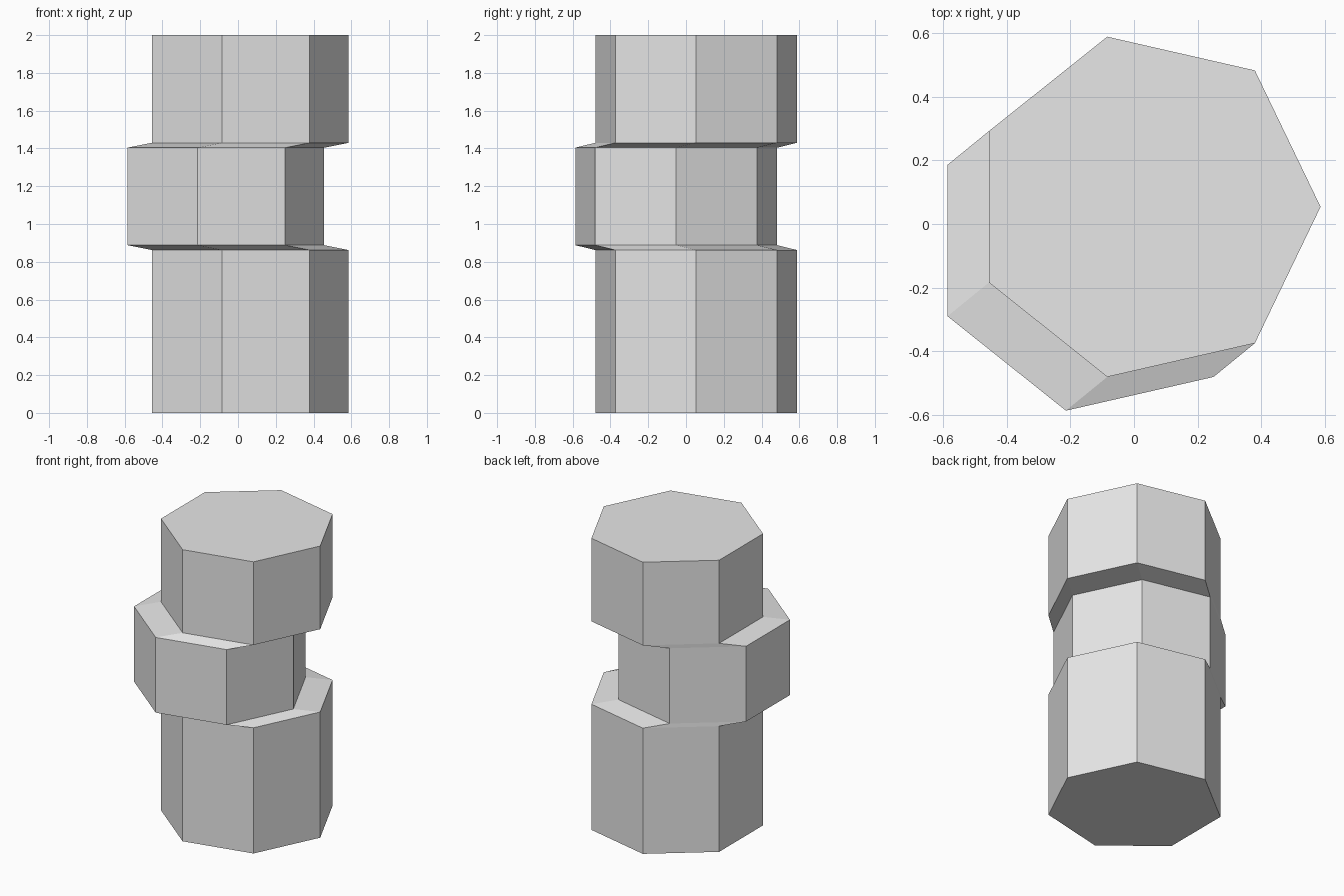
import bpy
import bmesh
from math import cos, sin, tau

cube = bpy.data.objects.get("Cube")
if cube:
    bpy.data.objects.remove(cube, do_unlink=True)

SIDES = 7
RADIUS = 0.548
OUTER = (0.038, 0.054)       # axis of the lower and upper sections
SHIFTED = (-0.092, -0.052)   # axis of the offset middle section

# Column sections: axis position and height of each ring
rings = [(OUTER, 0), (OUTER, 0.862), (SHIFTED, 0.888),
         (SHIFTED, 1.404), (OUTER, 1.43), (OUTER, 2)]


def add_ring(bm, centre, z):
    return [bm.verts.new((centre[0] + RADIUS * cos(tau * i / SIDES),
                          centre[1] + RADIUS * sin(tau * i / SIDES), z))
            for i in range(SIDES)]


# Loft the seven-sided column through the rings and cap it
bm = bmesh.new()
loops = [add_ring(bm, centre, z) for centre, z in rings]
for low, high in zip(loops, loops[1:]):
    for i in range(SIDES):
        j = (i + 1) % SIDES
        bm.faces.new((low[i], low[j], high[j], high[i]))
bm.faces.new(loops[0][::-1])
bm.faces.new(loops[-1])
mesh = bpy.data.meshes.new("column")
bm.to_mesh(mesh)
bm.free()
column = bpy.data.objects.new("column", mesh)
bpy.context.scene.collection.objects.link(column)

# Plain grey surface
grey = bpy.data.materials.new("light_grey")
grey.use_nodes = True
colour = (0.8, 0.8, 0.8, 1)
grey.diffuse_color = colour
grey.node_tree.nodes["Principled BSDF"].inputs["Base Color"].default_value = colour
mesh.materials.append(grey)
